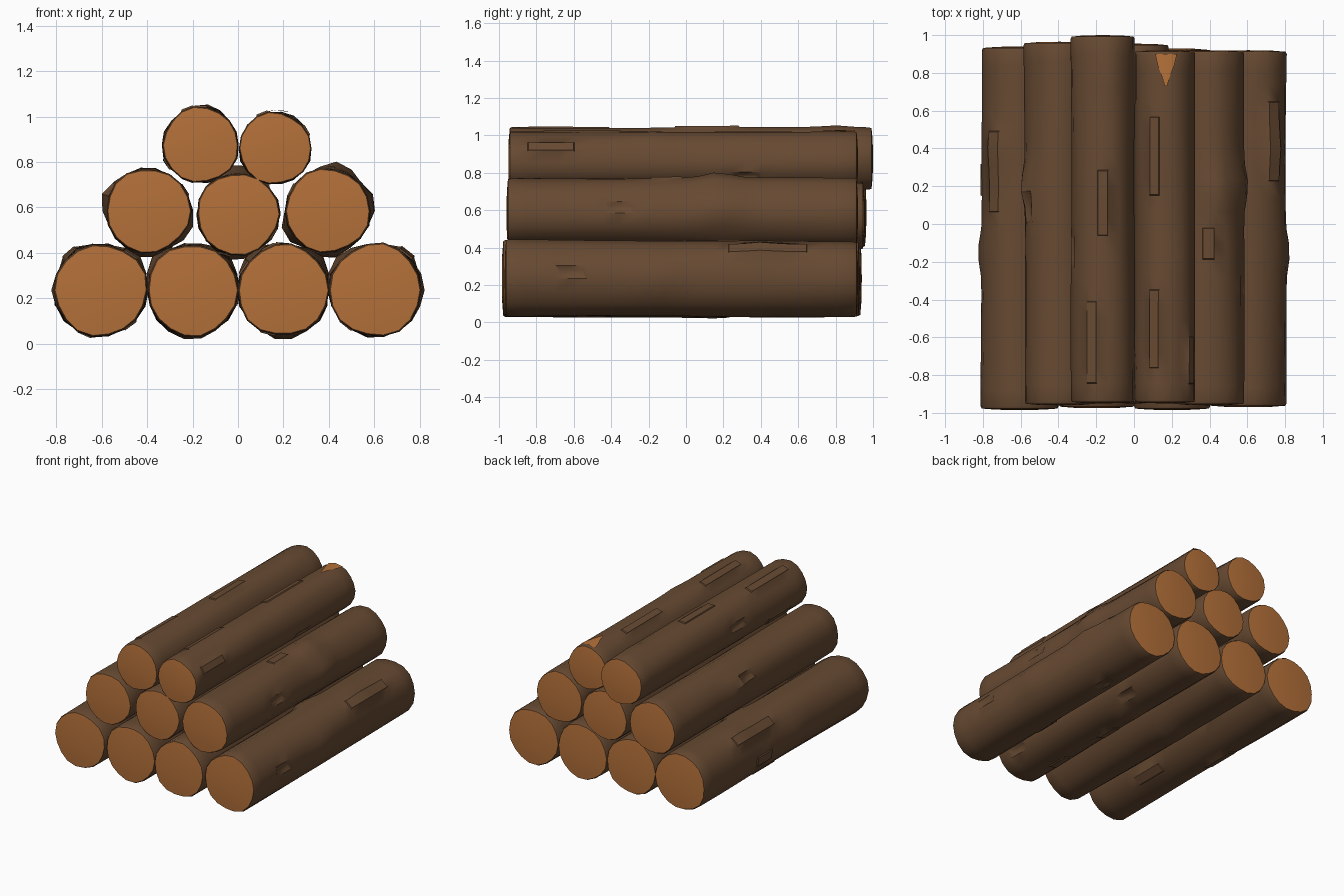
import bpy
import bmesh
import random
from math import sin, cos, pi, exp, radians
from mathutils import Vector

if "Cube" in bpy.data.objects:
    bpy.data.objects.remove(bpy.data.objects["Cube"], do_unlink=True)

SEGS, RINGS = 18, 22


def material(name, rgb):
    m = bpy.data.materials.new(name)
    m.use_nodes = True
    m.diffuse_color = (*rgb, 1)
    bsdf = m.node_tree.nodes["Principled BSDF"]
    bsdf.inputs["Base Color"].default_value = (*rgb, 1)
    bsdf.inputs["Roughness"].default_value = 0.9
    return m


BARK = material("brown bark", (0.135, 0.068, 0.032))
WOOD = material("cut wood", (0.46, 0.165, 0.042))


def finish(name, bm):
    mesh = bpy.data.meshes.new(name)
    bmesh.ops.recalc_face_normals(bm, faces=bm.faces)
    bm.to_mesh(mesh)
    bm.free()
    mesh.materials.append(BARK)
    mesh.materials.append(WOOD)
    obj = bpy.data.objects.new(name, mesh)
    bpy.context.collection.objects.link(obj)
    bpy.ops.object.select_all(action="DESELECT")
    obj.select_set(True)
    bpy.context.view_layer.objects.active = obj
    bpy.ops.object.shade_smooth_by_angle(angle=radians(40))
    return obj


def log(name, x, z, r, front, back, knots, seed):
    rng = random.Random(seed)
    phase = [rng.uniform(0, 2 * pi) for _ in range(4)]

    # Uneven trunk radius: long ridges, slow swelling and knots
    def radius(y, a):
        k = 1.01 + 0.018 * sin(3 * a + phase[0] + y) + 0.015 * sin(5 * a + phase[1] - 2 * y)
        k += 0.012 * sin(4 * y + phase[2]) * sin(2 * a + phase[3])
        bump = 0
        for ky, ka, height in knots:
            da = (a - radians(ka) + pi) % (2 * pi) - pi
            bump += height * exp(-((y - ky) / 0.09) ** 2 - (da / 0.4) ** 2)
        return r * k + bump

    bm = bmesh.new()

    def ring(y, scale):
        angles = [2 * pi * i / SEGS for i in range(SEGS)]
        return [bm.verts.new((x + radius(y, a) * scale * cos(a), y,
                              z + radius(y, a) * scale * sin(a))) for a in angles]

    def bridge(a, b, mat):
        faces = []
        for i in range(SEGS):
            j = (i + 1) % SEGS
            f = bm.faces.new((a[i], a[j], b[j], b[i]))
            f.material_index = mat
            faces.append(f)
        return faces

    # Bark tube
    step = (back - front - 0.04) / RINGS
    rings = [ring(front + 0.02 + i * step, 1) for i in range(RINGS + 1)]
    rows = [bridge(a, b, 0) for a, b in zip(rings, rings[1:])]

    # Rounded lip and shallow domed cut at each end
    for edge, y, out in ((rings[0], front, -1), (rings[-1], back, 1)):
        rim = ring(y - out * 0.008, 0.97)
        inner = ring(y - out * 0.002, 0.6)
        bridge(edge, rim, 0)
        bridge(rim, inner, 1)
        hub = bm.verts.new((x, y, z))
        for i in range(SEGS):
            bm.faces.new((inner[i], inner[(i + 1) % SEGS], hub)).material_index = 1
    bmesh.ops.recalc_face_normals(bm, faces=bm.faces)

    # Raised bark flakes and narrow clefts running along the grain
    used = set()
    for n in range(9):
        col, start, size = rng.randrange(SEGS), rng.randrange(1, RINGS - 6), rng.randint(2, 5)
        cells = [(q, col) for q in range(start, start + size)]
        near = {(q, (col + d) % SEGS) for q in range(start - 1, start + size + 1) for d in (-1, 0, 1)}
        if used & near:
            continue
        used |= near
        patch = [rows[q][c] for q, c in cells]
        cleft = n % 3 == 0
        if cleft:
            patch = patch[:2]
        bmesh.ops.inset_region(bm, faces=patch, thickness=0.022 if cleft else 0.004,
                               depth=-0.012 if cleft else 0.007, use_even_offset=True)
    finish(name, bm)
    return radius


# name, x, z, radius, front y, back y, knots (y, angle, height)
LOGS = [
    ("bottom_log_right_outer", -0.605, 0.235, 0.203, -0.985, 0.94, [(-0.15, 180, 0.02), (0.4, 130, 0.015), (0.1, 40, 0.03)]),
    ("bottom_log_right_inner", -0.2, 0.235, 0.2, -0.975, 0.93, [(0.13, 270, 0.022), (0.3, 50, 0.03), (-0.4, 140, 0.03)]),
    ("bottom_log_left_inner", 0.2, 0.235, 0.2, -0.985, 0.93, [(0.13, 270, 0.022), (0.2, 130, 0.03), (-0.3, 40, 0.03)]),
    ("bottom_log_left_outer", 0.605, 0.235, 0.203, -0.97, 0.92, [(-0.15, 0, 0.02), (0.4, 50, 0.015), (0.1, 140, 0.03)]),
    ("middle_log_right", -0.395, 0.585, 0.185, -0.96, 0.965, [(0.2, 165, 0.035), (0.2, 270, 0.03), (-0.3, 330, 0.03)]),
    ("middle_log_centre", 0, 0.57, 0.18, -0.95, 0.955, [(0.3, 270, 0.03), (0, 90, 0.04)]),
    ("middle_log_left", 0.395, 0.585, 0.185, -0.96, 0.92, [(0.2, 15, 0.035), (0.17, 75, 0.03), (0.2, 270, 0.03), (-0.2, 210, 0.03)]),
    ("top_log_right", -0.165, 0.875, 0.166, -0.95, 1.0, [(0.8, 80, 0.01)]),
    ("top_log_left", 0.163, 0.86, 0.158, -0.95, 0.92, [(-0.2, 60, 0.006)]),
]
shape = {}
for number, spec in enumerate(LOGS):
    shape[spec[0]] = log(*spec, seed=number + 3)

# Bare wedge of wood where the bark has split off the top log
bm = bmesh.new()
top = shape["top_log_left"]
rows = []
for y, half in ((0.9, 20), (0.84, 15), (0.78, 7), (0.73, 2)):
    row = []
    for side in (1, 0, -1):
        a = radians(88 + side * half)
        d = top(y, a) + 0.007
        row.append(bm.verts.new(Vector((0.163 + d * cos(a), y, 0.86 + d * sin(a)))))
    rows.append(row)
for a, b in zip(rows, rows[1:]):
    for i in range(2):
        bm.faces.new((a[i], b[i], b[i + 1], a[i + 1])).material_index = 1
finish("bare_wood_patch", bm)
